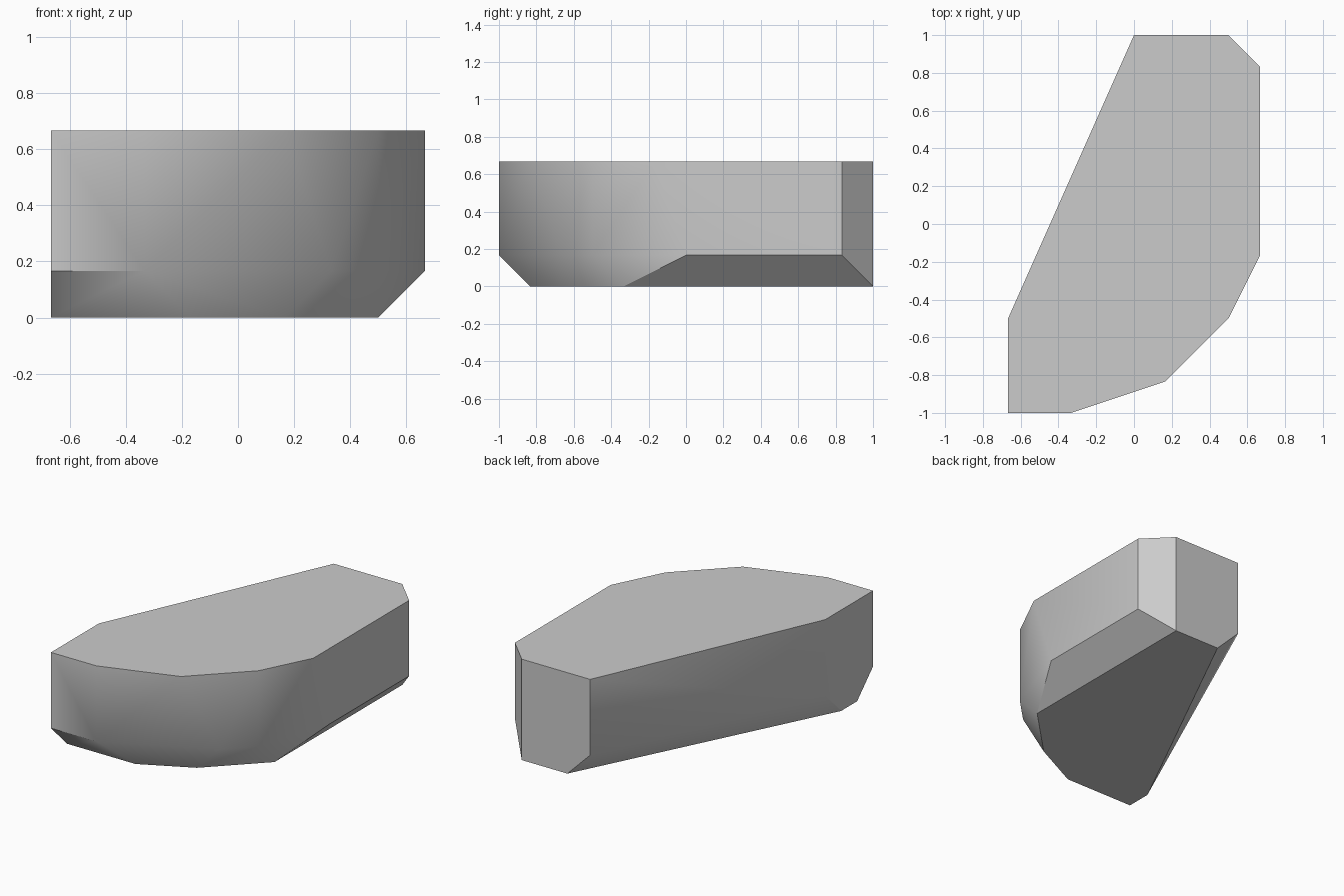
import bpy, bmesh, math

# Remove the default cube
cube = bpy.data.objects.get("Cube")
if cube:
    bpy.data.objects.remove(cube)

U = 1 / 6  # all corners sit on a grid of sixths


def grey_material():
    mat = bpy.data.materials.new("plain_grey")
    mat.use_nodes = True
    colour = (0.6, 0.6, 0.6, 1)
    mat.diffuse_color = colour
    mat.node_tree.nodes["Principled BSDF"].inputs["Base Color"].default_value = colour
    return mat


# Outlines at three heights, in grid steps: top rim, chamfer line, base
rings = {
    4: [(0, 6), (3, 6), (4, 5), (4, -1), (3, -3), (1, -5), (-2, -6), (-4, -6), (-4, -3)],
    1: [(0, 6), (4, 5), (4, 0), (3, -3), (2, -4), (-2, -6), (-4, -6), (-4, -3)],
    0: [(1, 6), (3, 6), (3, -2), (1, -4), (-1, -5), (-4, -5), (-4, -4)],
}

# Wrap the outlines in one faceted shell
bm = bmesh.new()
for height, outline in rings.items():
    for x, y in outline:
        bm.verts.new((x * U, y * U, height * U))
bmesh.ops.convex_hull(bm, input=bm.verts[:])
bmesh.ops.dissolve_limit(bm, angle_limit=math.radians(0.5),
                         verts=bm.verts[:], edges=bm.edges[:])
bmesh.ops.recalc_face_normals(bm, faces=bm.faces[:])

mesh = bpy.data.meshes.new("chamfered_block")
bm.to_mesh(mesh)
bm.free()
mesh.materials.append(grey_material())
block = bpy.data.objects.new("chamfered_block", mesh)
bpy.context.collection.objects.link(block)

# Soften shallow folds, keep steep edges crisp
bpy.ops.object.select_all(action="DESELECT")
block.select_set(True)
bpy.context.view_layer.objects.active = block
bpy.ops.object.shade_smooth_by_angle(angle=math.radians(30))
